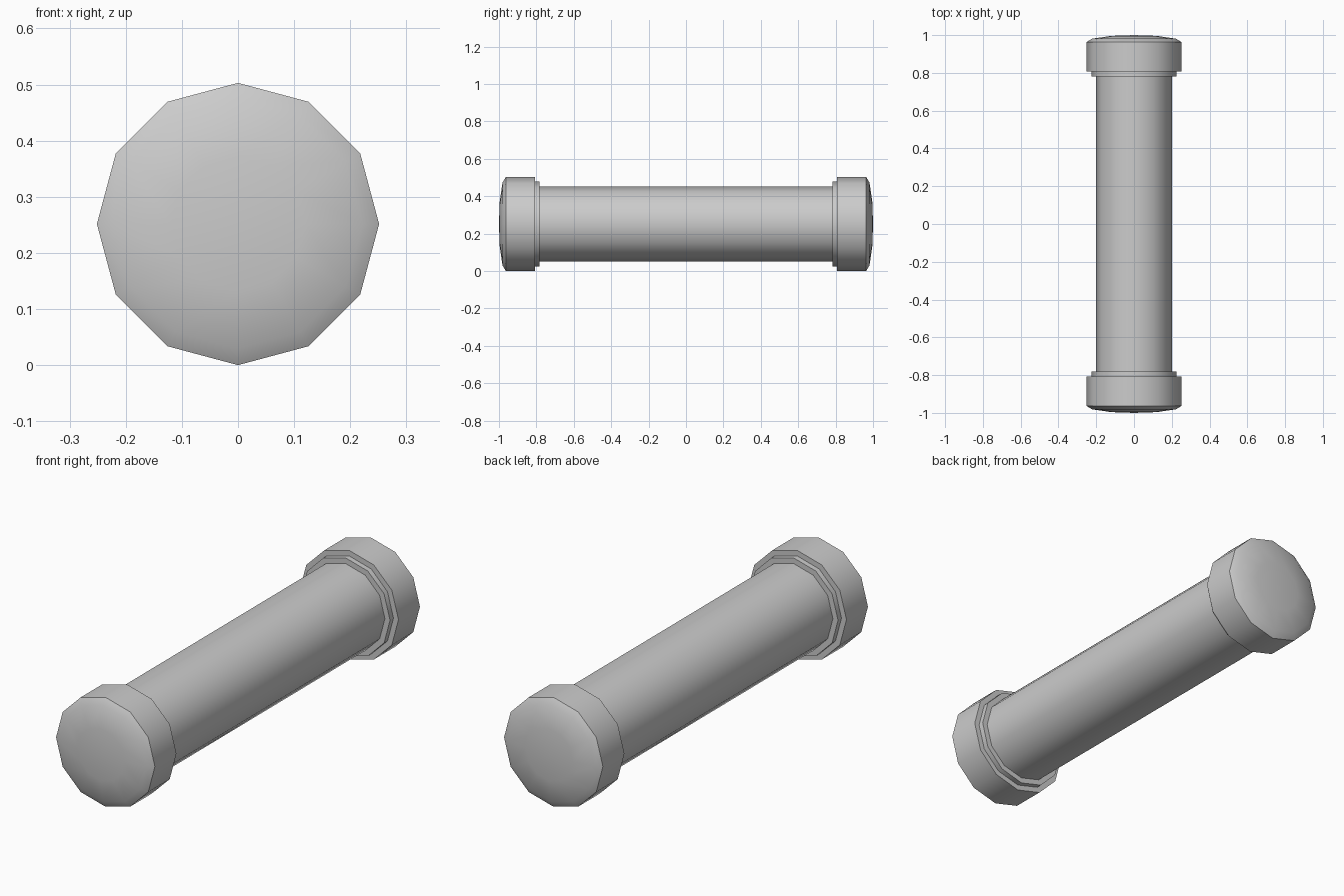
import bpy, bmesh
from math import sin, cos, pi, radians

if "Cube" in bpy.data.objects:
    bpy.data.objects.remove(bpy.data.objects["Cube"])

SIDES = 12
CENTRE_Z = 0.2515


def lathe(name, profile, sign=1):
    """Revolve (radius, y) points round the y axis; radius 0 makes a pole."""
    bm = bmesh.new()
    rings = []
    for r, y in profile:
        n = 1 if r == 0 else SIDES
        rings.append([bm.verts.new((r * cos(2 * pi * i / SIDES), sign * y,
                                    CENTRE_Z + r * sin(2 * pi * i / SIDES)))
                      for i in range(n)])
    for a, b in zip(rings, rings[1:]):
        for i in range(SIDES):
            j = (i + 1) % SIDES
            loop = [a[i % len(a)], a[j % len(a)], b[j % len(b)], b[i % len(b)]]
            bm.faces.new(list(dict.fromkeys(loop)))
    bmesh.ops.recalc_face_normals(bm, faces=bm.faces)
    mesh = bpy.data.meshes.new(name)
    bm.to_mesh(mesh)
    bm.free()
    obj = bpy.data.objects.new(name, mesh)
    bpy.context.collection.objects.link(obj)
    bpy.ops.object.select_all(action='DESELECT')
    obj.select_set(True)
    bpy.context.view_layer.objects.active = obj
    bpy.ops.object.shade_smooth_by_angle(angle=radians(40))
    return obj


# Main tube
lathe("tube", [(0.2, -0.79), (0.2, 0.79)])

# Domed end caps with a stepped collar against the tube
cap_profile = [(0.195, 0.782), (0.226, 0.782), (0.226, 0.807),
               (0.2515, 0.807), (0.2515, 0.963), (0.222, 0.981),
               (0.12, 0.996), (0, 1.0)]
lathe("front_cap", cap_profile, -1)
lathe("back_cap", cap_profile, 1)
